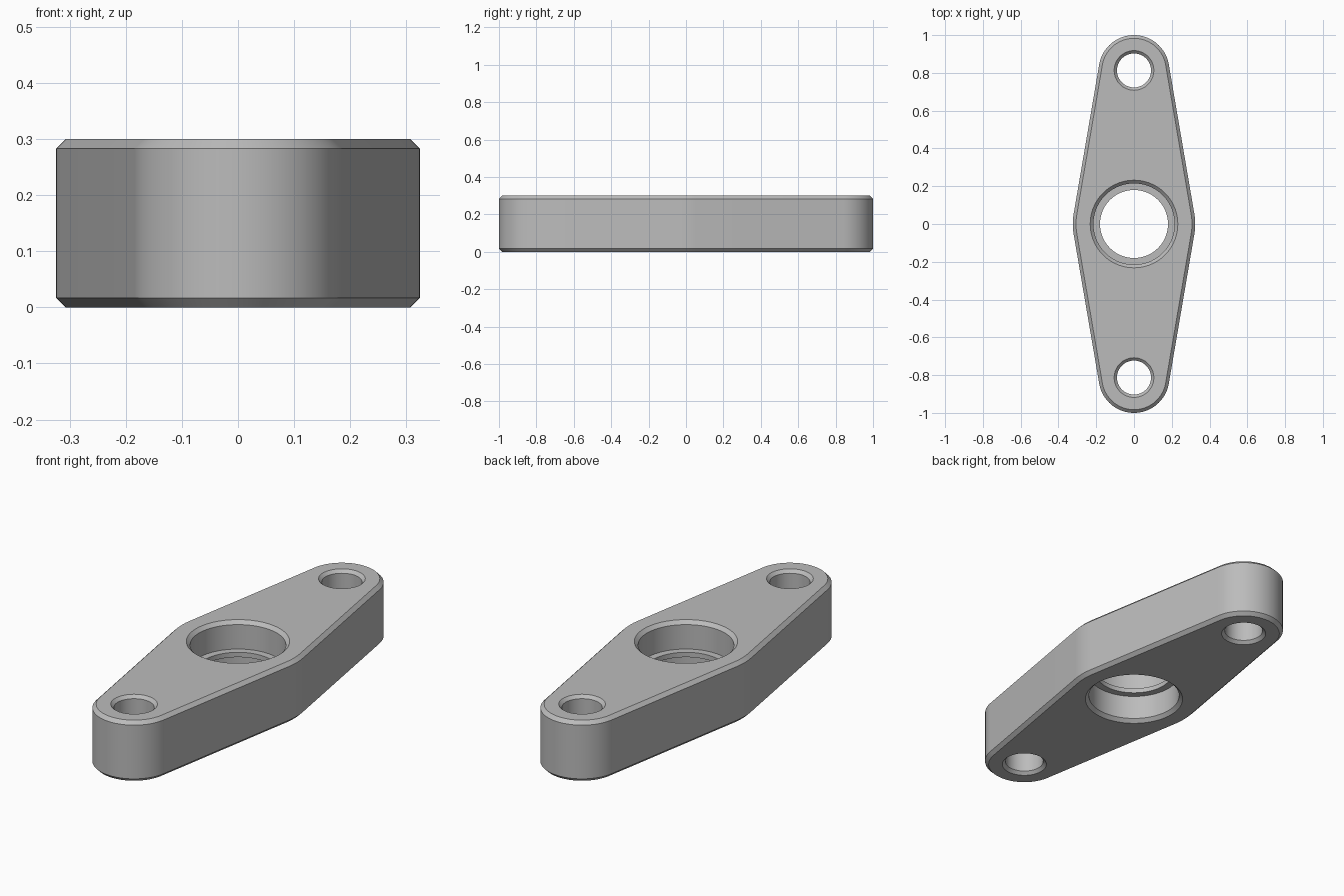
import bpy
import bmesh
from math import sin, cos, pi, asin

HEIGHT, CHAMFER = 0.3, 0.017
END_Y, END_R, MID_R = 0.813, 0.187, 0.324

if "Cube" in bpy.data.objects:
    bpy.data.objects.remove(bpy.data.objects["Cube"], do_unlink=True)

grey = bpy.data.materials.new("plain grey")
grey.use_nodes = True
colour = (0.5, 0.5, 0.5, 1)
grey.diffuse_color = colour
grey.node_tree.nodes["Principled BSDF"].inputs["Base Color"].default_value = colour


def arc(cy, r, start, end, steps):
    """Points on an arc centred on the y axis."""
    return [(r * cos(start + (end - start) * i / steps),
             cy + r * sin(start + (end - start) * i / steps)) for i in range(steps + 1)]


def loft(name, rings):
    """Solid skinned through closed rings, each a list of points and a height."""
    bm = bmesh.new()
    loops = [[bm.verts.new((x, y, z)) for x, y in pts] for pts, z in rings]
    n = len(loops[0])
    for low, high in zip(loops, loops[1:]):
        for i in range(n):
            j = (i + 1) % n
            bm.faces.new((low[i], low[j], high[j], high[i]))
    bm.faces.new(loops[0][::-1])
    bm.faces.new(loops[-1])
    mesh = bpy.data.meshes.new(name)
    bm.to_mesh(mesh)
    bm.free()
    mesh.materials.append(grey)
    obj = bpy.data.objects.new(name, mesh)
    bpy.context.collection.objects.link(obj)
    return obj


def outline(inset):
    """Rounded diamond wrapped around a large middle and two small end circles."""
    tilt = asin((MID_R - END_R) / END_Y)
    end, mid = END_R - inset, MID_R - inset
    return (arc(0, mid, -tilt, tilt, 8)
            + arc(END_Y, end, tilt, pi - tilt, 40)
            + arc(0, mid, pi - tilt, pi + tilt, 8)
            + arc(-END_Y, end, pi + tilt, 2 * pi - tilt, 40))


def bore(name, y, profile):
    """Round cutter following a radius and height profile."""
    return loft(name, [(arc(y, r, 0, 2 * pi, 72)[:-1], z) for r, z in profile])


# Flange body with chamfered top and bottom rims
flange = loft("flange_plate", [
    (outline(CHAMFER), 0), (outline(0), CHAMFER),
    (outline(0), HEIGHT - CHAMFER), (outline(CHAMFER), HEIGHT)])

# Half profiles of the bores, mirrored about mid height
over = 0.02
bolt_half = [(0.105 + over, -over), (0.105, 0), (0.09, 0.015)]
centre_half = [(0.232 + over, -over), (0.232, 0), (0.215, CHAMFER),
               (0.215, 0.138), (0.18, 0.138)]


def mirrored(half):
    return half + [(r, HEIGHT - z) for r, z in reversed(half)]


cutters = [bore("centre_bore_cutter", 0, mirrored(centre_half))]
for label, side in (("front", -1), ("back", 1)):
    cutters.append(bore(label + "_bolt_cutter", side * END_Y, mirrored(bolt_half)))

# Cut the bores and drop the cutters
bpy.context.view_layer.objects.active = flange
flange.select_set(True)
for cutter in cutters:
    cutter.hide_render = True
    mod = flange.modifiers.new("bore", "BOOLEAN")
    mod.operation, mod.solver, mod.object = "DIFFERENCE", "EXACT", cutter
    bpy.ops.object.modifier_apply(modifier=mod.name)
    bpy.data.objects.remove(cutter, do_unlink=True)

bpy.ops.object.shade_smooth_by_angle(angle=pi / 6)
